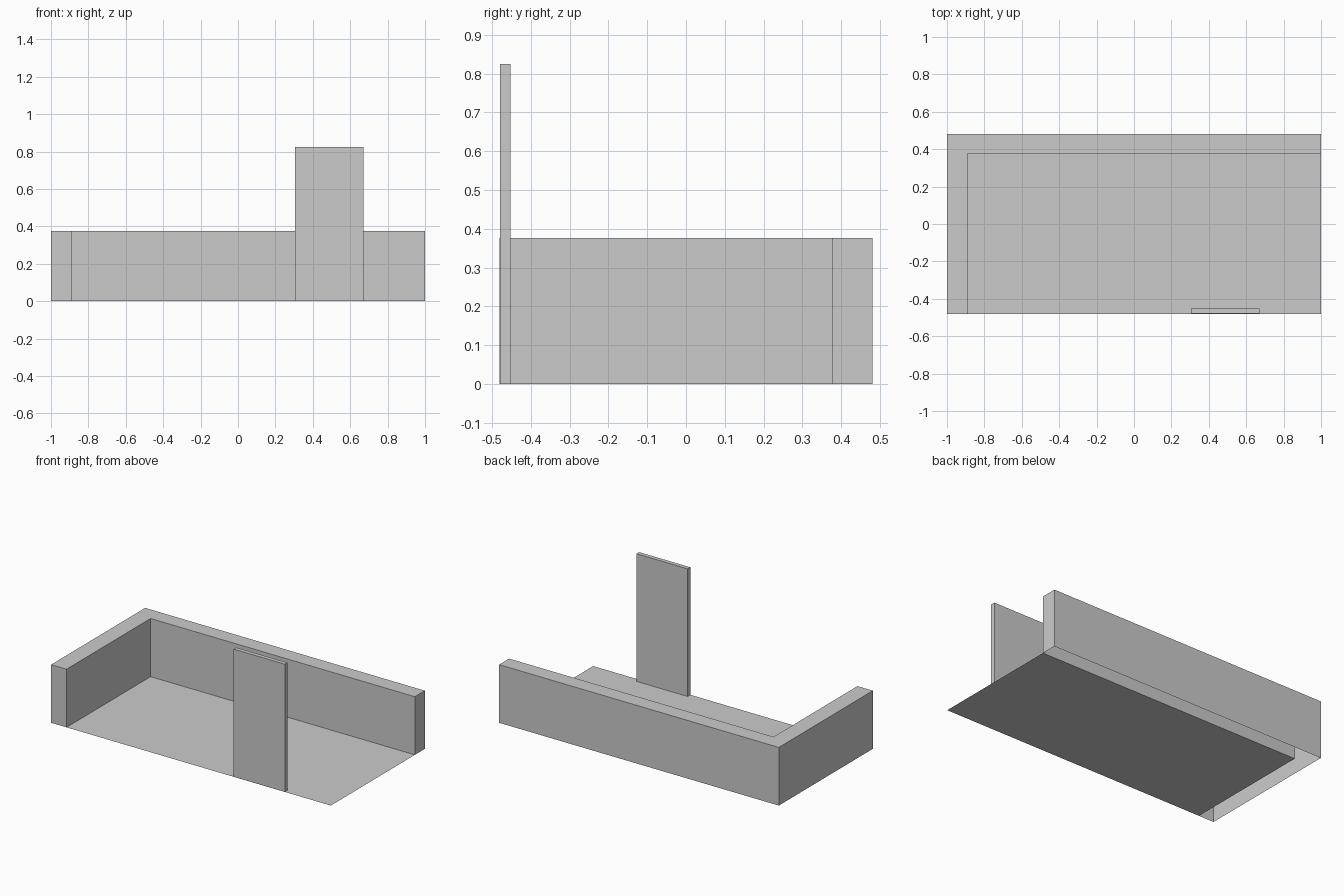
import bpy
import bmesh

if "Cube" in bpy.data.objects:
    bpy.data.objects.remove(bpy.data.objects["Cube"])


def make_object(name, outline, z, height=0.0):
    """Flat outline (counter-clockwise); with a height, raise walls and a top, leaving the underside open."""
    bm = bmesh.new()
    base = [bm.verts.new((x, y, z)) for x, y in outline]
    if height:
        top = [bm.verts.new((x, y, z + height)) for x, y in outline]
        n = len(outline)
        for i in range(n):
            j = (i + 1) % n
            bm.faces.new((base[i], base[j], top[j], top[i]))
        bm.faces.new(top)
    else:
        bm.faces.new(base)
    mesh = bpy.data.meshes.new(name)
    bm.to_mesh(mesh)
    bm.free()
    obj = bpy.data.objects.new(name, mesh)
    bpy.context.collection.objects.link(obj)
    return obj


def rect(x0, x1, y0, y1):
    return [(x0, y0), (x1, y0), (x1, y1), (x0, y1)]


L, R, F, B = -1.0, 1.0, -0.48, 0.48    # overall footprint
IX, IY = -0.89, 0.378                  # inner faces of the walls

# L-shaped wall along the left and back, hollow from below
make_object("corner_wall",
            [(L, F), (IX, F), (IX, IY), (R, IY), (R, B), (L, B)], 0.0, 0.376)

# Thin floor sheet inside the walls
make_object("floor", rect(IX, R, F, IY), 0.0)

# Tall upright panel at the front edge
make_object("front_panel", rect(0.305, 0.67, -0.479, -0.452), 0.0, 0.825)
